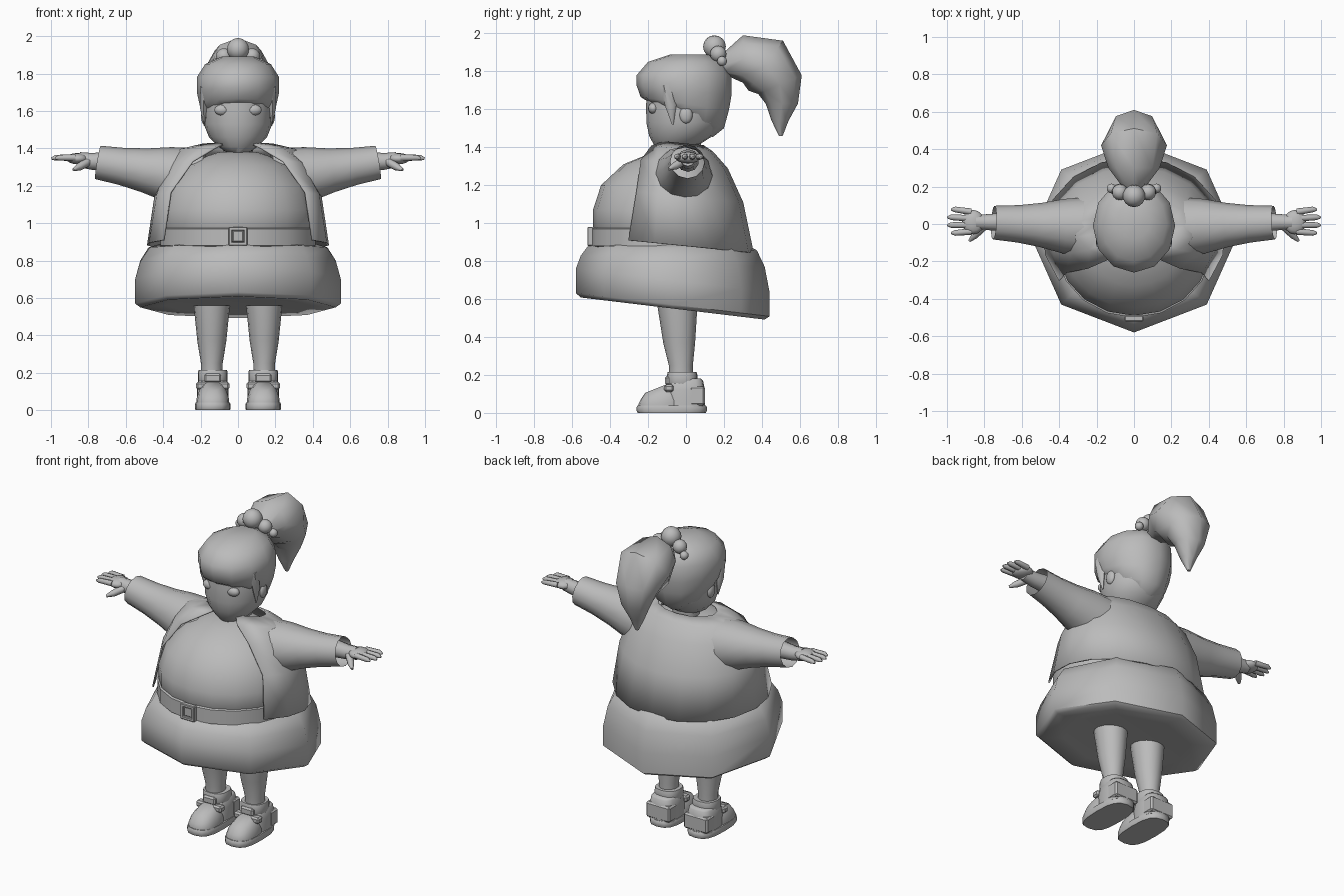
import bpy, bmesh
from math import sin, cos, pi, radians, copysign
from mathutils import Vector, Matrix

default_cube = bpy.data.objects.get("Cube")
if default_cube:
    bpy.data.objects.remove(default_cube)

shade = (.5, .5, .5, 1)
grey = bpy.data.materials.new("plain_grey")
grey.use_nodes = True
grey.diffuse_color = shade
grey.node_tree.nodes["Principled BSDF"].inputs["Base Color"].default_value = shade


def finish(name, bm, angle):
    """Turn a bmesh into a shaded object."""
    bmesh.ops.recalc_face_normals(bm, faces=bm.faces)
    mesh = bpy.data.meshes.new(name)
    bm.to_mesh(mesh)
    bm.free()
    mesh.materials.append(grey)
    obj = bpy.data.objects.new(name, mesh)
    bpy.context.collection.objects.link(obj)
    bpy.ops.object.select_all(action="DESELECT")
    obj.select_set(True)
    bpy.context.view_layer.objects.active = obj
    bpy.ops.object.shade_smooth_by_angle(angle=radians(angle))
    return obj


def loft(name, rings, closed=True, caps=True, angle=50):
    """Skin a list of equal-length point rings."""
    bm = bmesh.new()
    rows = [[bm.verts.new(point) for point in ring] for ring in rings]
    count = len(rows[0])
    for low, high in zip(rows, rows[1:]):
        for i in range(count if closed else count - 1):
            j = (i + 1) % count
            bm.faces.new((low[i], low[j], high[j], high[i]))
    if caps:
        bm.faces.new(rows[0])
        bm.faces.new(rows[-1])
    return finish(name, bm, angle)


def soften(value, power):
    return copysign(abs(value) ** power, value)


def stack(name, rows, width, depth, x=0, y=0, lean=0, slope=0, sides=16, power=1, angle=50):
    """Stacked ellipses from (height, scale[, slope]); lean shifts wide rings in y."""
    rings = []
    for z, scale, *own_slope in rows:
        tilt = own_slope[0] if own_slope else slope
        ring = []
        for i in range(sides):
            turn = 2 * pi * i / sides
            dx = width * scale * soften(sin(turn), power)
            dy = depth * scale * soften(-cos(turn), power)
            ring.append((x + dx, y + lean * scale + dy, z + tilt * dy))
        rings.append(ring)
    return loft(name, rings, angle=angle)


def limb(name, path, sides=10, wide=1, caps=True):
    """Tube along (point, radius) pairs, widened along its sideways axis."""
    points = [Vector(point) for point, radius in path]
    rings = []
    for i, (point, radius) in enumerate(path):
        ahead = points[min(i + 1, len(points) - 1)]
        axis = (ahead - points[max(i - 1, 0)]).normalized()
        guide = Vector((0, 1, 0)) if abs(axis.x) > .5 else Vector((1, 0, 0))
        up = axis.cross(guide).normalized()
        across = up.cross(axis) * wide
        turns = [2 * pi * k / sides for k in range(sides)]
        rings.append([points[i] + radius * (across * sin(t) + up * cos(t)) for t in turns])
    return loft(name, rings, caps=caps)


def ball(name, centre, size):
    bm = bmesh.new()
    bmesh.ops.create_uvsphere(bm, u_segments=14, v_segments=8, radius=1)
    bm.transform(Matrix.Translation(centre) @ Matrix.Diagonal((*size, 1)))
    return finish(name, bm, 50)


def box(name, centre, size, bevel=.01):
    bm = bmesh.new()
    bmesh.ops.create_cube(bm, size=1)
    bm.transform(Matrix.Translation(centre) @ Matrix.Diagonal((*size, 1)))
    bmesh.ops.bevel(bm, geom=bm.edges[:], offset=bevel, segments=1, affect="EDGES")
    return finish(name, bm, 30)


# Skirt: eight-sided, sloping down to the back, closed underneath
skirt_rows = ((.56, .7), (.55, .95), (.57, 1), (.7, 1), (.8, .95, -.06),
              (.87, .87, -.03), (.89, .75, 0))
stack("skirt", skirt_rows, width=.55, depth=.51, y=-.07, slope=-.12, sides=8)

# Shirt with the full belly
shirt_rows = ((.93, .94), (.98, 1), (1.07, 1), (1.2, .91), (1.31, .66), (1.36, .4), (1.38, .25))
stack("shirt", shirt_rows, width=.41, depth=.37, y=-.02, lean=-.1, sides=18)

# Belt and framed buckle
belt_rows = ((.87, .94), (.88, 1), (.97, 1), (.98, .94))
stack("belt", belt_rows, width=.42, depth=.39, y=-.11, sides=18)
box("buckle_plate", (0, -.5, .93), (.07, .02, .07))
for s in (-1, 1):
    box("buckle_side", (s * .04, -.505, .93), (.02, .03, .1), bevel=.004)
    box("buckle_bar", (0, -.505, .93 + s * .04), (.1, .03, .02), bevel=.004)

# Open jacket: arcs around the back that reach further forward near the neck
jacket_rows = []
for z, width, depth, reach in ((.88, .49, .42, 125), (1.14, .45, .355, 126),
                               (1.31, .38, .26, 140), (1.39, .32, .17, 158), (1.42, .2, .11, 160)):
    arc = []
    for i in range(-6, 7):
        turn = radians(reach) * i / 6
        y = depth * (cos(turn) - .15)
        arc.append((width * sin(turn), y, z - y / 10))
    jacket_rows.append(arc)
jacket = loft("jacket", jacket_rows, closed=False, caps=False)
cloth = jacket.modifiers.new("cloth", "SOLIDIFY")
cloth.thickness = .01

for s in (-1, 1):
    # Open sleeve flaring into the shoulder, wrist and palm
    sleeve = ((.2, .17), (.38, .145), (.5, .118), (.62, .1), (.75, .09))
    limb("sleeve", [((s * x, x / 20 - .03, 1.2 + x / 6), r) for x, r in sleeve],
         sides=12, caps=False)
    limb("wrist", [((s * .6, .01, 1.33), .06), ((s * .78, .01, 1.33), .045),
                   ((s * .85, .01, 1.34), .04)])
    ball("palm", (s * .86, .01, 1.345), (.06, .065, .03))

    # Four fingers and a thumb
    for i in range(4):
        y = .065 - .035 * i
        tip = 1 - .01 * abs(i - 1.5) ** 2
        limb("finger", [((s * .87, y, 1.35), .018), ((s * (tip - .02), y * 1.2, 1.35), .015),
                        ((s * tip, y * 1.2, 1.345), .006)], sides=8)
    limb("thumb", [((s * .8, -.01, 1.33), .024), ((s * .85, -.06, 1.3), .02),
                   ((s * .88, -.09, 1.285), .008)], sides=8)

    # Leg
    stack("leg", ((.16, .6), (.25, .6), (.37, .8), (.56, 1)), width=.097, depth=.105,
          x=s * .14, lean=-.045)

    # Shoe: sole, upper, toe, ankle collar and straps
    foot = s * .135
    stack("shoe_sole", ((0, .97), (.01, 1), (.03, 1), (.04, .97)), width=.095, depth=.185,
          x=foot, y=-.075, power=.7, angle=35)
    stack("shoe_upper", ((.03, 1), (.12, 1), (.17, .9), (.18, .8)), width=.085, depth=.1,
          x=foot, power=.6)
    stack("shoe_toe", ((.03, 1, 0), (.06, 1, .1), (.1, .85, .3), (.13, .5, .4)), width=.087,
          depth=.12, x=foot, y=-.18, lean=.05, power=.8)
    stack("ankle_collar", ((.15, .95), (.16, 1), (.2, 1), (.215, .95)), width=.08, depth=.08,
          x=foot, y=-.02, power=.8, angle=35)
    box("shoe_strap", (foot, -.09, .13), (.18, .05, .04))
    box("shoe_tongue", (foot, -.09, .17), (.09, .04, .05))
    box("heel_panel", (foot, .06, .09), (.17, .08, .1))

# Neck and face
stack("neck", ((1.34, 1), (1.5, 1)), width=.08, depth=.08)
face_rows = ((1.375, .3), (1.41, .58), (1.46, .84), (1.53, .99), (1.62, 1), (1.75, .95))
stack("face", face_rows, width=.185, depth=.2, y=-.11, lean=.1)

# Hair: fringe overhangs the face and the cap slopes to the nape
hair_rows = ((1.54, .5, -.7), (1.57, .8, -.35), (1.63, .93, -.15), (1.7, 1, -.1),
             (1.78, 1), (1.85, .8), (1.89, .4))
stack("hair", hair_rows, width=.22, depth=.25, y=.04, lean=-.05, sides=12)
for s in (-1, 1):
    ball("eye", (s * .083, -.172, 1.605), (.045, .028, .03))
    ball("ear", (s * .178, 0, 1.57), (.02, .035, .045))
    limb("side_lock", [((s * .18, -.1, 1.73), .035), ((s * .185, -.08, 1.62), .03),
                       ((s * .18, -.07, 1.52), .004)], sides=6, wide=.7)

# Row of hair-tie beads, largest in the middle
for i in range(-2, 3):
    step = abs(i)
    radius = .06 - .017 * step
    ball("hair_bead", (i * (.09 - .015 * step), .15 + .02 * step, 1.93 - .038 * step), [radius] * 3)

# Ponytail sweeping up, back and down to a point
tail = ((.19, 1.83, .05), (.3, 1.865, .125), (.42, 1.83, .16), (.495, 1.73, .125),
        (.505, 1.63, .085), (.495, 1.54, .045), (.5, 1.46, .01))
limb("ponytail", [((0, y, z), radius) for y, z, radius in tail], sides=8, wide=1.1)
